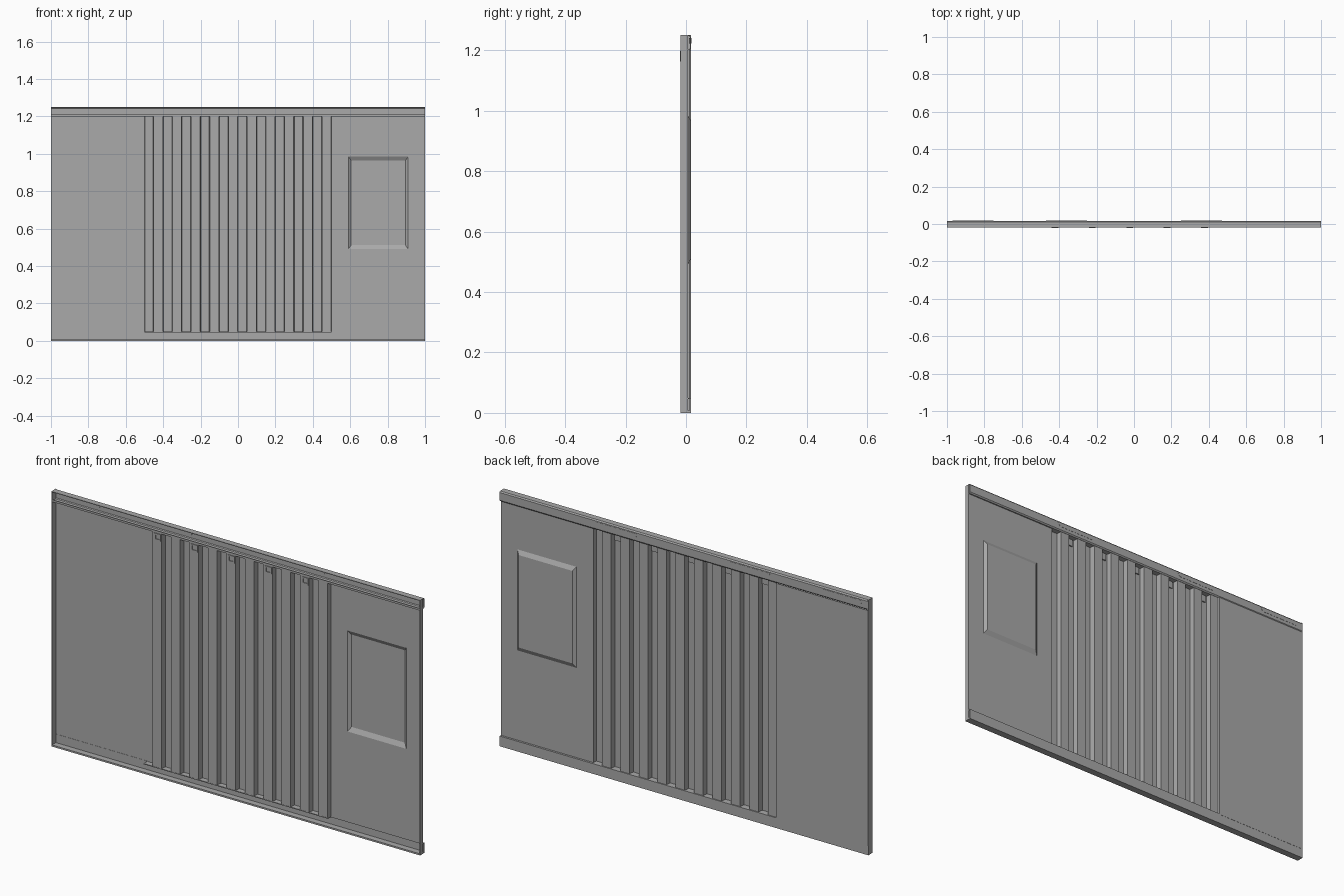
import bpy, bmesh

cube = bpy.data.objects.get("Cube")
if cube:
    bpy.data.objects.remove(cube, do_unlink=True)

grey = bpy.data.materials.new("plain_grey")
grey.use_nodes = True
grey.diffuse_color = (0.4, 0.4, 0.4, 1)
grey.node_tree.nodes["Principled BSDF"].inputs["Base Color"].default_value = (0.4, 0.4, 0.4, 1)

FRONT, BACK = -0.018, 0.016
HEIGHT, RAIL = 1.25, 0.05
PANEL_TOP = HEIGHT - RAIL
MID = 0.005            # depth of the flat right panel


def finish(name, bm):
    bmesh.ops.recalc_face_normals(bm, faces=bm.faces)
    mesh = bpy.data.meshes.new(name)
    bm.to_mesh(mesh)
    bm.free()
    mesh.materials.append(grey)
    obj = bpy.data.objects.new(name, mesh)
    bpy.context.collection.objects.link(obj)
    return obj


def box(name, x, y, z):
    bm = bmesh.new()
    bmesh.ops.create_cube(bm, size=1)
    for v in bm.verts:
        v.co = [r[0] if c < 0 else r[1] for r, c in zip((x, y, z), v.co)]
    return finish(name, bm)


def sheet(name, path, sweep, thickness):
    """Sweep an open path along a vector and thicken it."""
    bm = bmesh.new()
    verts = [bm.verts.new(p) for p in path]
    edges = [bm.edges.new(pair) for pair in zip(verts, verts[1:])]
    new = bmesh.ops.extrude_edge_only(bm, edges=edges)["geom"]
    moved = [g for g in new if isinstance(g, bmesh.types.BMVert)]
    bmesh.ops.translate(bm, verts=moved, vec=sweep)
    obj = finish(name, bm)
    mod = obj.modifiers.new("thickness", "SOLIDIFY")
    mod.thickness = thickness
    mod.offset = 0
    mod.use_even_offset = True
    return obj


# Corrugated middle: square ribs joined to the side panel depths
rib_front, rib_back, slope = FRONT + 0.002, 0.01, 0.003
path = [(-0.5, BACK - 0.001), (-0.5 + slope, rib_back)]
for i in range(10):
    x = -0.45 + i * 0.1
    path += [(x - slope, rib_back), (x, rib_front)]
    if i < 9:
        path += [(x + 0.05 - slope, rib_front), (x + 0.05, rib_back)]
path += [(0.5 - slope, rib_front), (0.5, MID)]
sheet("corrugated_panel", [(x, y, RAIL) for x, y in path],
      (0, 0, PANEL_TOP - RAIL), 0.002)

# Flat left panel
box("left_panel", (-1, -0.5), (0.013, 0.017), (RAIL - 0.004, PANEL_TOP))

# Flat right panel with a recess pressed towards the back
def ring(bm, x0, x1, z0, z1, y):
    return [bm.verts.new(p) for p in
            ((x0, y, z0), (x1, y, z0), (x1, y, z1), (x0, y, z1))]


bm = bmesh.new()
rings = [ring(bm, 0.5, 1, RAIL, PANEL_TOP, MID),
         ring(bm, 0.59, 0.91, 0.49, 0.985, MID),
         ring(bm, 0.605, 0.895, 0.512, 0.965, BACK)]
for outer, inner in zip(rings, rings[1:]):
    for i in range(4):
        j = (i + 1) % 4
        bm.faces.new((outer[i], outer[j], inner[j], inner[i]))
bm.faces.new(rings[-1])
panel = finish("right_panel", bm)
mod = panel.modifiers.new("thickness", "SOLIDIFY")
mod.thickness = 0.002
mod.offset = 0

# Channel rails, open to the front, with a chamfered outer corner
def rail(name, low, high):
    c = 0.005
    section = [(FRONT, low), (BACK - c, low), (BACK - 0.001, low + c),
               (BACK - 0.001, high - c), (BACK - c, high), (FRONT, high)]
    return sheet(name, [(-1, y, z) for y, z in section], (2, 0, 0), 0.003)


rail("top_rail", PANEL_TOP + 0.0015, HEIGHT - 0.0015)
box("top_rail_front_lip", (-1, 1), (FRONT, FRONT + 0.003), (PANEL_TOP, PANEL_TOP + 0.01))

# Bottom rail: back web, front foot and ledges under the panels
box("bottom_rail_web", (-1, 1), (0.012, BACK), (0, RAIL))
box("bottom_rail_foot", (-1, 1), (FRONT, BACK), (0, 0.008))
box("corrugation_ledge", (-0.5, 0.5), (FRONT, BACK), (RAIL - 0.004, RAIL))
box("right_panel_ledge", (0.5, 1), (MID - 0.001, BACK), (RAIL - 0.004, RAIL))

# End flanges
box("right_end_flange", (0.996, 1), (FRONT, MID + 0.001), (0, HEIGHT))
box("left_end_flange", (-1, -0.996), (FRONT, BACK), (0, HEIGHT))

# Long pressed bars in the top rail
for i, x in enumerate((-0.86, -0.36, 0.36)):
    bar = box(f"rail_bar_{i + 1}", (x - 0.11, x + 0.11), (0.01, 0.0175), (1.222, 1.24))
    for v in bar.data.vertices:
        if v.co.z < 1.23:
            v.co.x += 0.01 if v.co.x < x else -0.01

# Small vent hoods on every second front rib
for i in range(5):
    x = -0.423 + i * 0.2
    z0, z1, edge = 1.163, 1.197, 0.007
    y = (-0.0205, rib_front)
    box(f"vent_{i + 1}_left", (x - 0.018, x - 0.018 + edge), y, (z0, z1))
    box(f"vent_{i + 1}_right", (x + 0.018 - edge, x + 0.018), y, (z0, z1))
    box(f"vent_{i + 1}_top", (x - 0.018, x + 0.018), y, (z1 - edge, z1))
    box(f"vent_{i + 1}_bottom", (x - 0.018, x + 0.018), y, (z0, z0 + edge))
    box(f"vent_{i + 1}_inside", (x - 0.016, x + 0.016), (rib_front, -0.009), (z0, z1))
